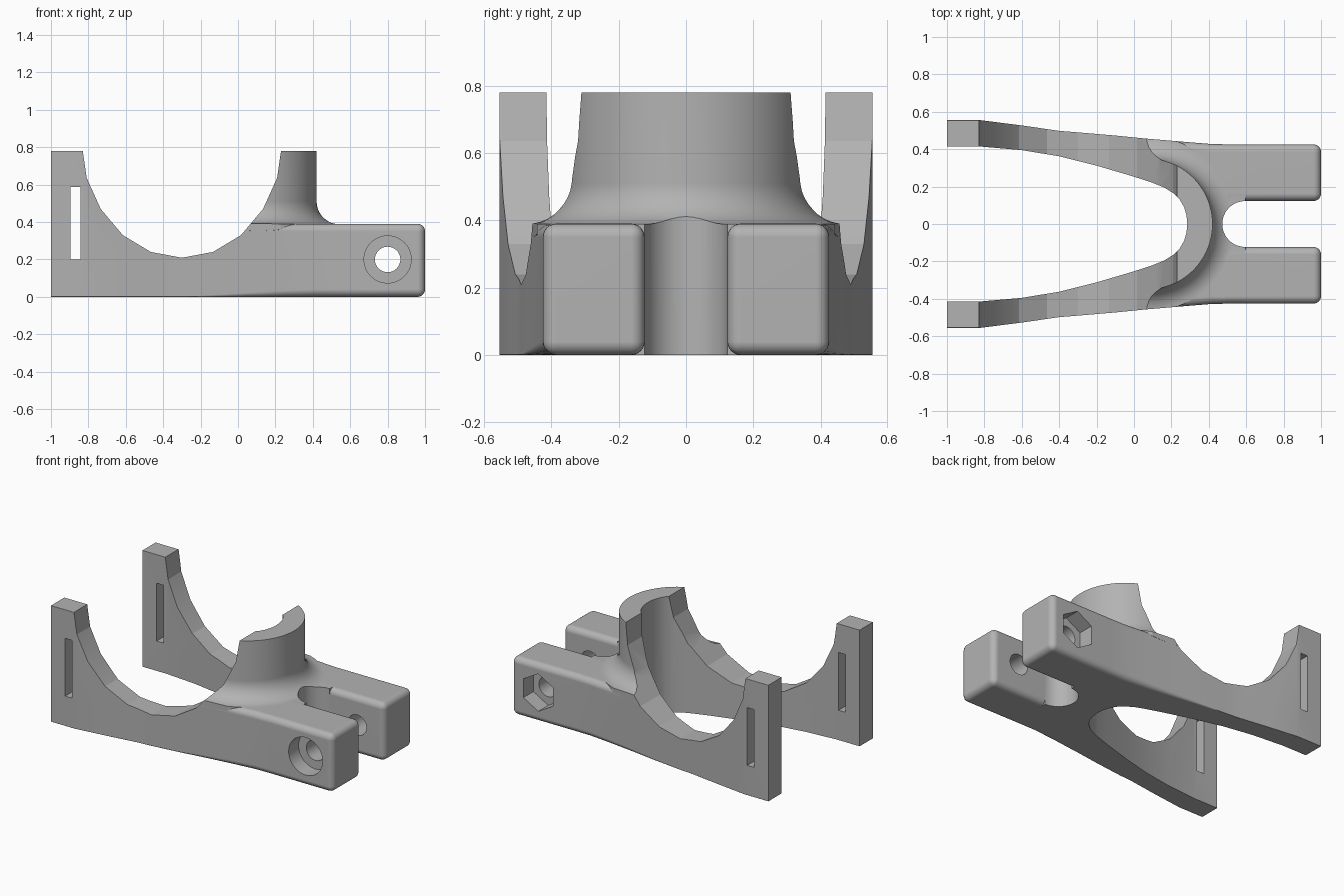
import bpy
import bmesh
from math import sin, cos, pi, radians

cube = bpy.data.objects.get("Cube")
if cube:
    bpy.data.objects.remove(cube, do_unlink=True)

grey = bpy.data.materials.new("plain_grey")
grey.use_nodes = True
grey.diffuse_color = (0.45, 0.45, 0.45, 1)
grey.node_tree.nodes["Principled BSDF"].inputs["Base Color"].default_value = (0.45, 0.45, 0.45, 1)


def loft(name, rings):
    """Solid skinned through rings of equal point count, capped at both ends."""
    bm = bmesh.new()
    rows = [[bm.verts.new(p) for p in ring] for ring in rings]
    n = len(rows[0])
    for a, b in zip(rows, rows[1:]):
        for i in range(n):
            j = (i + 1) % n
            bm.faces.new((a[i], a[j], b[j], b[i]))
    bm.faces.new(rows[0])
    bm.faces.new(rows[-1])
    bmesh.ops.recalc_face_normals(bm, faces=bm.faces)
    mesh = bpy.data.meshes.new(name)
    bm.to_mesh(mesh)
    bm.free()
    mesh.materials.append(grey)
    obj = bpy.data.objects.new(name, mesh)
    bpy.context.collection.objects.link(obj)
    return obj


def prism_y(name, points, y0, y1):
    return loft(name, [[(x, y, z) for x, z in points] for y in (y0, y1)])


def prism_z(name, points, z0, z1):
    return loft(name, [[(x, y, z) for x, y in points] for z in (z0, z1)])


def disc(cx, cy, r, n, start=0.0):
    return [(cx + r * cos(start + 2 * pi * i / n), cy + r * sin(start + 2 * pi * i / n))
            for i in range(n)]


def combine(target, tool, operation):
    mod = target.modifiers.new("combine", "BOOLEAN")
    mod.operation = operation
    mod.solver = "EXACT"
    mod.object = tool
    bpy.context.view_layer.objects.active = target
    bpy.ops.object.modifier_apply(modifier=mod.name)
    bpy.data.objects.remove(tool, do_unlink=True)


def section(x, w, h, rt, rb):
    """Upright rectangle with rounded top and bottom corners."""
    ring = []
    for side, up, r, start in ((1, 0, rb, -90), (1, 1, rt, 0), (-1, 1, rt, 90), (-1, 0, rb, 180)):
        cy, cz = side * (w - r), (h - r if up else r)
        for i in range(7):
            a = radians(start + i * 15)
            ring.append((x, cy + r * cos(a), cz + r * sin(a)))
    return ring


# Main body: tall rear, low front, underside rounding that grows forward
T, R = 0.002, 0.04
stations = [(-1, .555, .78, T, T), (-.82, .555, .78, T, T), (-.6, .527, .78, T, T),
            (-.4, .498, .78, T, T), (-.3, .49, .39, R, T), (-.1, .473, .39, R, .012),
            (.05, .458, .39, R, .022), (.25, .441, .39, R, .034),
            (.42, .427, .39, R, R), (.595, .425, .39, R, R)]
body = loft("clamp_bracket", [section(*s) for s in stations])

# Clevis lugs: rounded boxes
for side in (-1, 1):
    y0, y1 = sorted((side * .123, side * .4255))
    lug = prism_z("lug", [(.45, y0), (1, y0), (1, y1), (.45, y1)], 0, .3905)
    bev = lug.modifiers.new("round", "BEVEL")
    bev.width, bev.segments = R, 6
    bpy.context.view_layer.objects.active = lug
    bpy.ops.object.modifier_apply(modifier=bev.name)
    combine(body, lug, "UNION")

# Round collar with a fillet at its foot, trimmed to the body outline
F = .12
profile = [(.35, .78)] + [(.35 + F - F * cos(radians(a)), .51 - F * sin(radians(a)))
                          for a in range(0, 91, 10)] + [(.47, .36), (.35, .3)]
collar = loft("collar", [[(x, y, z) for x, y in disc(.07, 0, r, 72)] for r, z in profile])
outline = [(s[0], s[1]) for s in stations] + [(s[0], -s[1]) for s in reversed(stations)]
combine(collar, prism_z("trim", outline, -1, 2), "INTERSECT")
combine(body, collar, "UNION")

# Tapered opening between the arms
half = [(-1.1, .414), (-.82, .414), (-.6, .395), (-.4, .362), (-.2, .312), (0, .253), (.1, .22),
        (.16, .196), (.21, .165), (.245, .13), (.268, .09), (.281, .045), (.285, 0)]
opening = half + [(x, -y) for x, y in reversed(half[:-1])]
combine(body, prism_z("opening", opening, -1, 2), "DIFFERENCE")

# Slot between the lugs with a round end
slot = [(1.2, .123)] + [(.595 + .123 * cos(radians(a)), .123 * sin(radians(a)))
                        for a in range(90, 271, 10)] + [(1.2, -.123)]
combine(body, prism_z("slot", slot, -1, 2), "DIFFERENCE")

# Faceted saddle cut across the arms
arc = [(0, .209), (.166, .24), (.316, .33), (.434, .47), (.509, .636), (.53, .78), (.53, 1)]
saddle = [(-.3 - x, z) for x, z in reversed(arc[1:])] + [(-.3 + x, z) for x, z in arc]
combine(body, prism_y("saddle", saddle, -1, 1), "DIFFERENCE")

# Strap slits, bolt hole, bolt head recess and hexagonal nut pocket
slit = [(-.895, .2), (-.843, .2), (-.843, .588), (-.895, .588)]
combine(body, prism_y("slit", slit, -1, 1), "DIFFERENCE")
combine(body, prism_y("bolt_hole", disc(.8, .2, .068, 48), -1, 1), "DIFFERENCE")
combine(body, prism_y("head_recess", disc(.8, .2, .126, 48), -1, -.32), "DIFFERENCE")
combine(body, prism_y("nut_pocket", disc(.8, .2, .126, 6, pi / 2), .32, 1), "DIFFERENCE")

# Smooth rounded areas, crisp facets elsewhere
bpy.ops.object.select_all(action="DESELECT")
body.select_set(True)
bpy.context.view_layer.objects.active = body
bpy.ops.object.shade_smooth_by_angle(angle=radians(16))
weighted = body.modifiers.new("weighted_normals", "WEIGHTED_NORMAL")
weighted.keep_sharp = True
